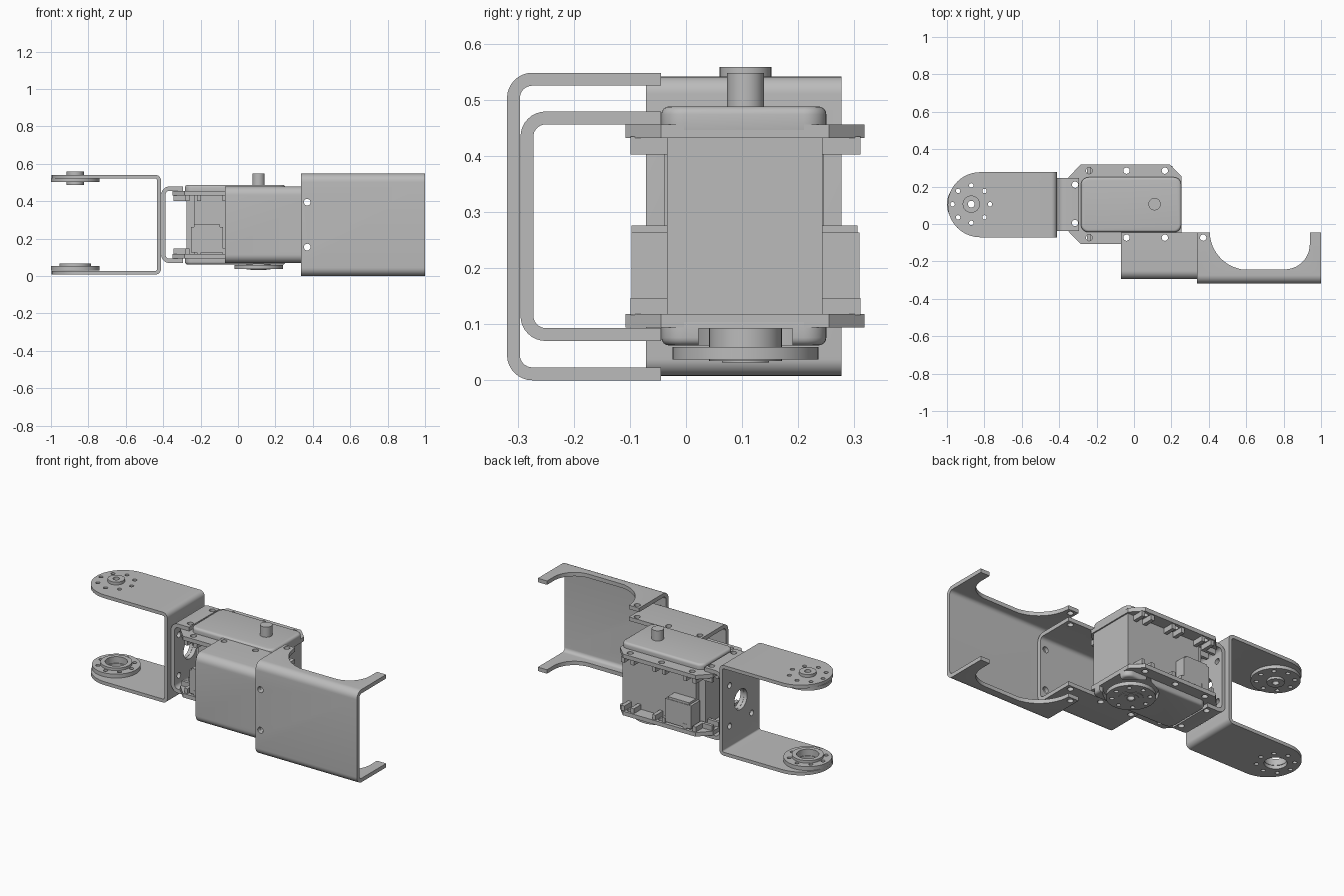
import bpy, bmesh, math
from math import cos, sin, pi

if "Cube" in bpy.data.objects:
    bpy.data.objects.remove(bpy.data.objects["Cube"])

grey = bpy.data.materials.new("metal grey")
grey.diffuse_color = (0.5, 0.5, 0.5, 1)
grey.use_nodes = True
grey.node_tree.nodes["Principled BSDF"].inputs["Base Color"].default_value = grey.diffuse_color

CY, CZ = 0.106, 0.274          # servo centre line and mid height


def prism(name, pts, axis, lo, hi):
    """Extrude a 2D outline along an axis."""
    place = {'x': lambda u, v, w: (w, u, v),
             'y': lambda u, v, w: (u, w, v),
             'z': lambda u, v, w: (u, v, w)}[axis]
    bm = bmesh.new()
    rings = [[bm.verts.new(place(u, v, w)) for u, v in pts] for w in (lo, hi)]
    n = len(pts)
    bm.faces.new(rings[0])
    bm.faces.new(rings[1])
    for i in range(n):
        j = (i + 1) % n
        bm.faces.new((rings[0][i], rings[0][j], rings[1][j], rings[1][i]))
    bmesh.ops.recalc_face_normals(bm, faces=bm.faces)
    me = bpy.data.meshes.new(name)
    bm.to_mesh(me)
    bm.free()
    me.materials.append(grey)
    ob = bpy.data.objects.new(name, me)
    bpy.context.collection.objects.link(ob)
    return ob


def arc(cx, cy, r, a0, a1, n=8):
    return [(cx + r * cos(math.radians(a0 + (a1 - a0) * i / n)),
             cy + r * sin(math.radians(a0 + (a1 - a0) * i / n))) for i in range(n + 1)]


def disc(name, x, y, r, z0, z1, n=40, axis='z'):
    return prism(name, arc(x, y, r, 0, 360, n)[:-1], axis, z0, z1)


def rect(x0, x1, y0, y1, r=0):
    if not r:
        return [(x0, y0), (x1, y0), (x1, y1), (x0, y1)]
    return (arc(x1 - r, y0 + r, r, -90, 0) + arc(x1 - r, y1 - r, r, 0, 90)
            + arc(x0 + r, y1 - r, r, 90, 180) + arc(x0 + r, y0 + r, r, 180, 270))


def box(name, x0, x1, y0, y1, z0, z1):
    return prism(name, rect(x0, x1, y0, y1), 'z', z0, z1)


def apply(ob, mod):
    bpy.context.view_layer.objects.active = ob
    bpy.ops.object.modifier_apply(modifier=mod.name)


def cut(ob, *cutters, op='DIFFERENCE'):
    for c in cutters:
        m = ob.modifiers.new("cut", 'BOOLEAN')
        m.operation, m.solver, m.object = op, 'EXACT', c
        apply(ob, m)
        bpy.data.objects.remove(c)


def bevel(ob, width):
    m = ob.modifiers.new("round", 'BEVEL')
    m.width, m.segments, m.limit_method, m.angle_limit = width, 4, 'ANGLE', math.radians(60)
    apply(ob, m)


def u_profile(base, tip, z0, z1, t, r):
    """U outline, base wall at 'base', legs reaching to 'tip'."""
    s = 1 if tip > base else -1
    ri = r - t
    outer = arc(r, z1 - r, r, 90, 180) + arc(r, z0 + r, r, 180, 270)
    inner = arc(r, z0 + r, ri, 270, 180) + arc(r, z1 - r, ri, 180, 90)
    d = abs(tip - base)
    pts = [(d, z1)] + outer + [(d, z0), (d, z0 + t)] + inner + [(d, z1 - t)]
    return [(base + s * u, v) for u, v in pts]


def z_holes(ob, spots, r=0.017, z0=-0.1, z1=0.7):
    for x, y in spots:
        cut(ob, disc("hole", x, y, r, z0, z1, 16))


def base_holes(ob):
    """Centre opening and four screw holes in a base wall facing x."""
    cut(ob, disc("hole", CY, CZ, 0.06, -0.5, -0.3, 32, 'x'))
    for dy in (-0.103, 0.103):
        for dz in (-0.12, 0.12):
            cut(ob, disc("hole", CY + dy, CZ + dz, 0.017, -0.5, -0.3, 16, 'x'))


def ring_spots(x, y, r):
    return [(x + r * cos(i * pi / 4), y + r * sin(i * pi / 4)) for i in range(8)]


# Wide front bracket with scooped flanges
wide = prism("wide_bracket", u_profile(-0.319, -0.045, 0, 0.548, 0.023, 0.045), 'x', 0.338, 1.0)
scoop = ([(0.405, 0.1)] + arc(0.61, -0.04, 0.205, 180, 249, 12) + [(0.575, -0.243)]
         + arc(0.805, -0.108, 0.135, 270, 360, 10) + [(0.94, 0.1)])
cut(wide, prism("scoop", scoop, 'z', -0.1, 0.7))
z_holes(wide, [(0.37, -0.073)])

# Inner bracket screwed to the servo ears
inner = prism("inner_bracket", u_profile(-0.295, -0.045, 0.07, 0.479, 0.023, 0.045), 'x', -0.07, 0.405)
z_holes(inner, [(-0.04, -0.073), (0.165, -0.073), (0.37, -0.073)])
for ob in (wide, inner):
    for z in (0.155, 0.395):
        cut(ob, disc("hole", 0.37, z, 0.018, -0.4, -0.2, 16, 'y'))

# Long hinge bracket with rounded ends
HX = -0.87
hinge = prism("hinge_bracket", u_profile(-0.412, -1.05, 0.008, 0.541, 0.02, 0.03), 'y', -0.071, 0.277)
outline = [(-0.3, -0.08), (-0.3, 0.29), (-0.822, 0.29), (-0.822, 0.277)]
outline += arc(-0.822, 0.103, 0.174, 90, 270, 28) + [(-0.822, -0.08)]
cut(hinge, prism("outline", outline, 'z', -0.1, 0.7), op='INTERSECT')
base_holes(hinge)
z_holes(hinge, ring_spots(HX, CY, 0.1), 0.012)
cut(hinge, disc("hole", HX, CY, 0.06, -0.1, 0.1))
cut(hinge, disc("hole", HX, CY, 0.044, 0.4, 0.6))

# Small bracket joining hinge and servo
small = prism("small_bracket", u_profile(-0.411, -0.293, 0.07, 0.479, 0.023, 0.045), 'y', -0.038, 0.246)
base_holes(small)
z_holes(small, [(-0.315, 0.005), (-0.315, 0.21)])


# Round horns: disc, hub and holes
def horn(name, x, z0, z1, h0, h1, hub_r, bore):
    plate = disc(name, x, CY, 0.13, z0, z1, 48)
    z_holes(plate, ring_spots(x, CY, 0.1), 0.012)
    hub = disc(name + "_hub", x, CY, hub_r, h0, h1)
    for ob in (plate, hub):
        cut(ob, disc("hole", x, CY, bore, -0.1, 0.7, 32))


horn("lower_hinge_horn", HX, 0.03, 0.053, 0.053, 0.068, 0.085, 0.06)
horn("upper_hinge_horn", HX, 0.502, 0.522, 0.488, 0.558, 0.046, 0.018)
horn("servo_horn", 0.11, 0.037, 0.059, 0.034, 0.095, 0.065, 0.02)
rim = disc("servo_horn_rim", 0.11, CY, 0.042, 0.032, 0.05)
cut(rim, disc("hole", 0.11, CY, 0.025, 0, 0.2))

# Servo body: middle, narrow end, caps
box("servo_middle", -0.235, 0.245, -0.034, 0.243, 0.1, 0.45)
box("servo_end", -0.275, -0.22, 0.0, 0.212, 0.1, 0.45)
top = prism("servo_top_cap", rect(-0.283, 0.253, -0.044, 0.25, 0.04), 'z', 0.432, 0.488)
bevel(top, 0.014)
bottom = prism("servo_bottom_cap", rect(-0.283, 0.253, -0.044, 0.25, 0.04), 'z', 0.062, 0.118)
bevel(bottom, 0.014)
cut(bottom, disc("recess", 0.11, CY, 0.145, 0, 0.092, 48))
cut(bottom, box("recess", 0.12, 0.3, 0.022, 0.19, 0, 0.092))
disc("shaft", 0.11, CY, 0.033, 0.47, 0.548)

# Mounting ears with nut pockets, top and bottom
ear = [(-0.35, -0.04), (-0.285, -0.108), (0.19, -0.108), (0.253, -0.045),
       (0.253, 0.255), (0.19, 0.318), (-0.285, 0.318), (-0.35, 0.25)]
for label, p0, p1, q0, q1 in (("top", 0.432, 0.456, 0.402, 0.434),
                              ("bottom", 0.094, 0.118, 0.116, 0.147)):
    plate = prism(label + "_ears", ear, 'z', p0, p1)
    z_holes(plate, [(x, y) for x in (-0.24, -0.04, 0.165) for y in (-0.073, 0.285)]
            + [(-0.315, 0.005), (-0.315, 0.21)])
    for x in (-0.24, -0.04, 0.165):
        for s in (-1, 1):
            for side in (-1, 1):
                a, b = sorted((x + s * 0.02, x + s * 0.042))
                y0, y1 = sorted((CY + side * 0.13, CY + side * 0.205))
                box(label + "_nut_pocket", a, b, y0, y1, q0, q1)
    for y in (0.005, 0.21):
        for s in (-1, 1):
            a, b = sorted((y + s * 0.02, y + s * 0.038))
            box(label + "_end_nut_pocket", -0.345, -0.26, a, b, q0, q1)

# Cable sockets on both sides
for side in (-1, 1):
    y0, y1 = sorted((CY + side * 0.12, CY + side * 0.203))
    box("cable_socket", -0.25, -0.08, y0, y1, 0.125, 0.263)
    box("cable_socket_lip", -0.235, -0.095, y0, y1 if side < 0 else y1 - 0.003, 0.26, 0.276)

# Smooth the rounded parts and keep edges crisp
bpy.ops.object.select_all(action='SELECT')
bpy.ops.object.shade_smooth_by_angle(angle=math.radians(30))
